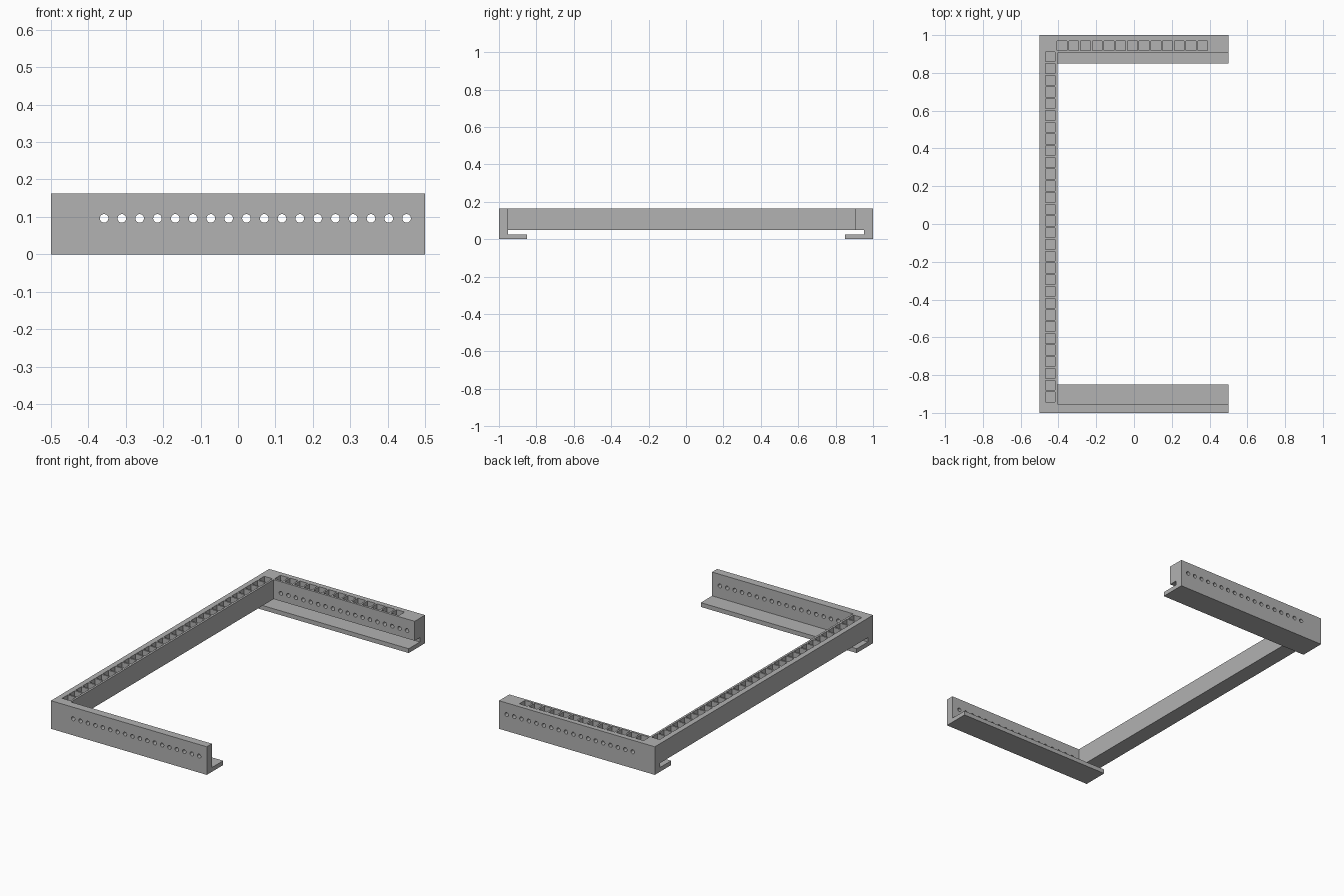
import bpy, bmesh
from mathutils import Matrix, Vector

cube = bpy.data.objects.get("Cube")
if cube:
    bpy.data.objects.remove(cube, do_unlink=True)

grey = bpy.data.materials.new("plain grey")
grey.use_nodes = True
colour = (0.445, 0.445, 0.445, 1)
grey.diffuse_color = colour
grey.node_tree.nodes["Principled BSDF"].inputs["Base Color"].default_value = colour

TOP, RAIL_BOTTOM, LIP = 0.163, 0.05, 0.025
LEFT, RIGHT = -0.5, 0.5


def make_object(name, bm):
    bmesh.ops.recalc_face_normals(bm, faces=bm.faces)
    mesh = bpy.data.meshes.new(name)
    bm.to_mesh(mesh)
    bm.free()
    mesh.materials.append(grey)
    obj = bpy.data.objects.new(name, mesh)
    bpy.context.collection.objects.link(obj)
    return obj


def add_box(bm, low, high):
    low, high = Vector(low), Vector(high)
    bmesh.ops.create_cube(bm, size=1, matrix=Matrix.Translation((low + high) / 2)
                          @ Matrix.Diagonal((*(high - low), 1)))


def extrude_profile(name, profile):
    """Extrude a (y, z) outline along the full width."""
    bm = bmesh.new()
    face = bm.faces.new([bm.verts.new((LEFT, y, z)) for y, z in profile])
    new = bmesh.ops.extrude_face_region(bm, geom=[face])["geom"]
    verts = [v for v in new if isinstance(v, bmesh.types.BMVert)]
    bmesh.ops.translate(bm, verts=verts, vec=(RIGHT - LEFT, 0, 0))
    return make_object(name, bm)


def combine(target, tool, operation):
    """Apply a boolean and remove the tool."""
    mod = target.modifiers.new(operation.lower(), "BOOLEAN")
    mod.operation, mod.object, mod.solver = operation, tool, "EXACT"
    bpy.context.view_layer.objects.active = target
    bpy.ops.object.modifier_apply(modifier=mod.name)
    bpy.data.objects.remove(tool, do_unlink=True)


# Front L-shaped rail and back C-shaped rail
frame = extrude_profile("bracket_frame", [
    (-1, 0), (-0.85, 0), (-0.85, LIP), (-0.953, LIP), (-0.953, TOP), (-1, TOP)])
back_rail = extrude_profile("back_rail", [
    (1, 0), (0.85, 0), (0.85, LIP), (0.953, LIP), (0.953, RAIL_BOTTOM),
    (0.905, RAIL_BOTTOM), (0.905, TOP), (1, TOP)])

# Long side rail joining both
bm = bmesh.new()
add_box(bm, (LEFT, -0.98, RAIL_BOTTOM), (-0.405, 0.98, TOP))
side_rail = make_object("side_rail", bm)
combine(frame, side_rail, "UNION")
combine(frame, back_rail, "UNION")

# Square pockets in the top of the side and back rails
bm = bmesh.new()
half, pitch, floor = 0.026, 0.0621, 0.112
centres = [(-0.443, 0.885 - i * pitch) for i in range(30)]
centres += [(-0.381 + i * pitch, 0.944) for i in range(13)]
for x, y in centres:
    add_box(bm, (x - half, y - half, floor), (x + half, y + half, TOP + 0.05))
combine(frame, make_object("pocket_cutter", bm), "DIFFERENCE")

# Row of round holes through the front and back rails
bm = bmesh.new()
for i in range(18):
    for y in (-0.975, 0.95):
        place = Matrix.Translation((-0.358 + i * 0.04757, y, 0.096))
        bmesh.ops.create_cone(bm, cap_ends=True, segments=20, radius1=0.0115,
                              radius2=0.0115, depth=0.16,
                              matrix=place @ Matrix.Rotation(1.5707963, 4, "X"))
combine(frame, make_object("hole_cutter", bm), "DIFFERENCE")
